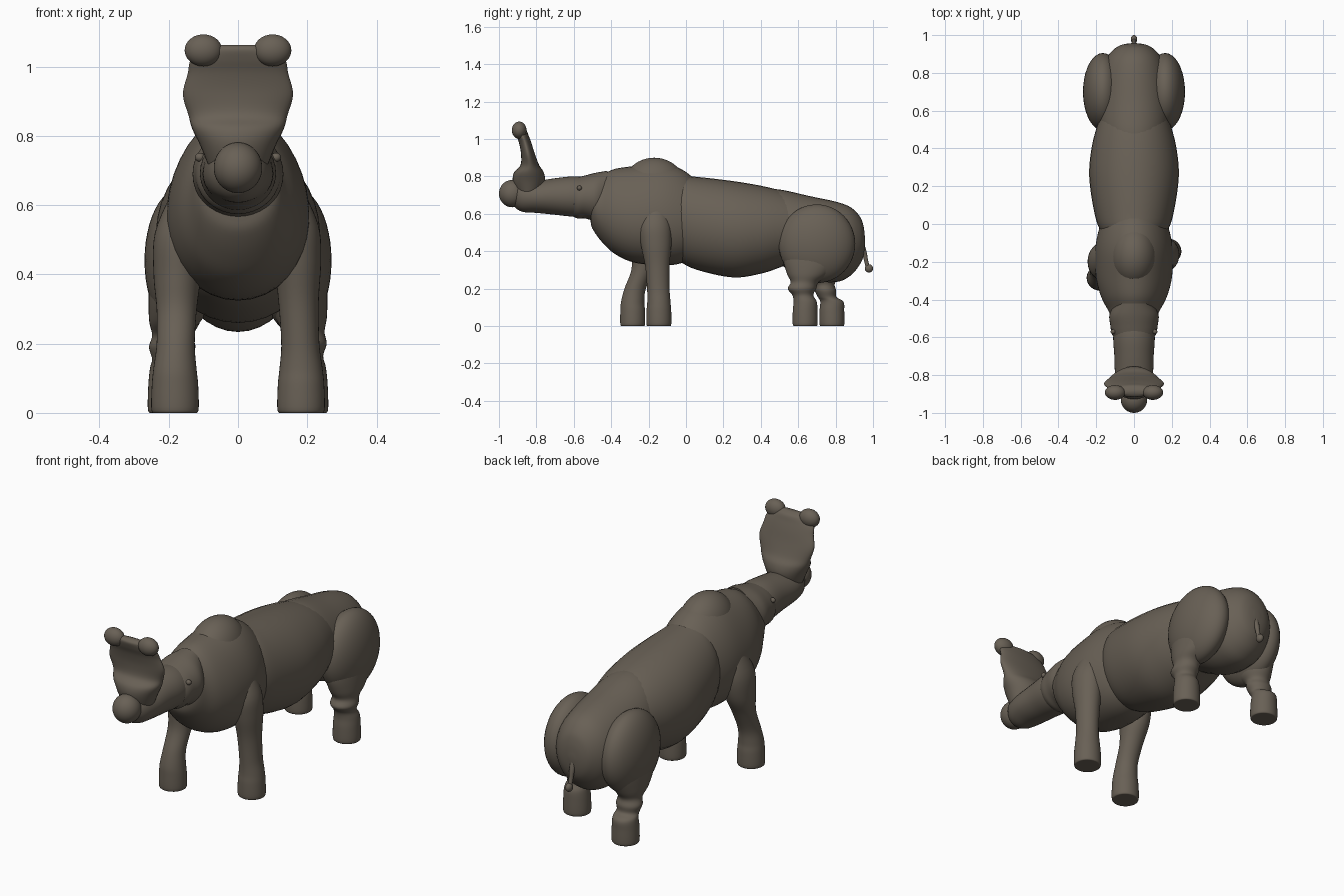
import bpy, bmesh, math
from mathutils import Vector

old = bpy.data.objects.get("Cube")
if old:
    bpy.data.objects.remove(old, do_unlink=True)

hide = bpy.data.materials.new("grey brown hide")
hide.use_nodes = True
hide_colour = (0.14, 0.118, 0.092, 1)
hide.diffuse_color = hide_colour
hide.node_tree.nodes["Principled BSDF"].inputs["Base Color"].default_value = hide_colour

SIDES = 36
STEPS = 5


def finish(name, bm):
    bmesh.ops.recalc_face_normals(bm, faces=bm.faces)
    mesh = bpy.data.meshes.new(name)
    bm.to_mesh(mesh)
    bm.free()
    obj = bpy.data.objects.new(name, mesh)
    bpy.context.collection.objects.link(obj)
    mesh.materials.append(hide)
    bpy.ops.object.select_all(action="DESELECT")
    obj.select_set(True)
    bpy.context.view_layer.objects.active = obj
    bpy.ops.object.shade_smooth_by_angle(angle=math.radians(50))
    return obj


def smooth_rows(rows):
    """Spline interpolation through rows of values."""
    rows = [Vector(r) for r in rows]
    pts = [rows[0]] + rows + [rows[-1]]
    out = []
    for a, b, c, d in zip(pts, pts[1:], pts[2:], pts[3:]):
        for i in range(STEPS):
            t = i / STEPS
            out.append(0.5 * (2 * b + (c - a) * t + (2 * a - 5 * b + 4 * c - d) * t**2
                              + (3 * b - a - 3 * c + d) * t**3))
    return out + [rows[-1]]


def loft(name, rows, place):
    """Skin closed rings; place(row, cos, sin) gives each point."""
    bm = bmesh.new()
    rings = []
    for row in smooth_rows(rows):
        angles = [math.tau * i / SIDES for i in range(SIDES)]
        rings.append([bm.verts.new(place(row, math.cos(a), math.sin(a))) for a in angles])
    for r, s in zip(rings, rings[1:]):
        for i in range(SIDES):
            j = (i + 1) % SIDES
            bm.faces.new((r[i], r[j], s[j], s[i]))
    bm.faces.new(rings[0])
    bm.faces.new(rings[-1])
    return finish(name, bm)


def trunk(name, rows, taper=0.0):
    """Rows: y, top z, bottom z, half width."""
    def place(row, c, s):
        y, top, low, w = row
        return (w * c * (1 - taper * s), y, (top + low) / 2 + s * (top - low) / 2)
    return loft(name, rows, place)


def pillar(name, rows):
    """Rows: z, x, y, x radius, y radius."""
    def place(row, c, s):
        z, x, y, rx, ry = row
        return (x + rx * c, y + ry * s, max(z, 0))
    return loft(name, rows, place)


def blob(name, centre, radii):
    bm = bmesh.new()
    bmesh.ops.create_uvsphere(bm, u_segments=SIDES, v_segments=24, radius=1)
    for v in bm.verts:
        v.co = Vector(centre) + Vector([a * b for a, b in zip(v.co, radii)])
    return finish(name, bm)


# Torso in three overlapping masses
trunk("chest", [(-.51, .78, .56, .06), (-.5, .81, .52, .11), (-.45, .81, .45, .14),
                (-.38, .84, .385, .175), (-.28, .855, .34, .2), (-.15, .87, .325, .205),
                (-.05, .85, .33, .19), (.03, .8, .36, .16), (.1, .72, .42, .1)], .12)
blob("shoulder_hump", (0, -.17, .74), (.125, .17, .16))
trunk("barrel", [(-.12, .74, .42, .11), (-.04, .8, .35, .175), (.06, .797, .3, .21),
                 (.25, .775, .26, .237), (.4, .75, .28, .225), (.52, .72, .32, .195),
                 (.65, .67, .37, .15)])
trunk("rump", [(.4, .73, .4, .13), (.5, .73, .33, .18), (.66, .695, .25, .19),
               (.8, .665, .235, .175), (.88, .635, .27, .145), (.93, .585, .33, .1),
               (.95, .53, .38, .06), (.957, .47, .44, .015)])

# Neck, head and nose
trunk("neck", [(-.42, .83, .56, .1), (-.48, .82, .56, .13), (-.54, .805, .575, .125),
               (-.58, .795, .575, .118), (-.61, .79, .59, .1)])
trunk("head", [(-.5, .79, .59, .1), (-.6, .8, .585, .11), (-.7, .79, .595, .104),
               (-.8, .775, .605, .1), (-.87, .775, .61, .085), (-.91, .76, .63, .06),
               (-.93, .73, .66, .03)])
blob("nose", (0, -.929, .708), (.07, .071, .073))

# Broad paddle horn with two knobs
pillar("horn", [(.7, 0, -.84, .08, .06), (.77, 0, -.84, .108, .085), (.82, 0, -.84, .132, .08),
                (.86, 0, -.835, .143, .05), (.92, 0, -.845, .159, .037), (.98, 0, -.86, .145, .033),
                (1.02, 0, -.875, .136, .033), (1.05, 0, -.885, .1, .03), (1.063, 0, -.89, .07, .012)])

for side, label in ((1, "left"), (-1, "right")):
    blob(label + "_horn_knob", (side * .1, -.892, 1.047), (.054, .039, .046))
    blob(label + "_eye", (side * .11, -.57, .738), (.014, .013, .013))
    blob(label + "_haunch", (side * .165, .7, .44), (.105, .205, .21))

# Front legs, the right one stepping forward
foot = [(0, .055, .055), (.008, .068, .066), (.08, .067, .066), (.13, .062, .062)]


def leg(name, side, x, y, upper):
    rows = [(z, side * x, y, rx, ry) for z, rx, ry in foot]
    pillar(name, rows + [(z, side * px, py, rx, ry) for z, px, py, rx, ry in upper])


leg("front_left_leg", 1, .182, -.145,
    [(.2, .18, -.148, .055, .06), (.32, .175, -.153, .058, .065), (.44, .172, -.16, .068, .082),
     (.54, .165, -.165, .068, .085), (.64, .14, -.16, .05, .06)])
leg("front_right_leg", -1, .182, -.285,
    [(.2, .18, -.272, .055, .057), (.3, .177, -.232, .058, .06), (.4, .175, -.205, .069, .085),
     (.52, .168, -.195, .072, .095), (.64, .14, -.18, .05, .06)])

# Hind legs with a fold above each foot
leg("hind_left_leg", 1, .192, .637,
    [(.165, .19, .625, .056, .056), (.2, .19, .62, .066, .076), (.235, .188, .635, .062, .075),
     (.28, .182, .655, .075, .115), (.36, .172, .68, .085, .16), (.48, .165, .7, .08, .17)])
leg("hind_right_leg", -1, .192, .78,
    [(.155, .19, .755, .058, .05), (.19, .19, .745, .067, .058), (.225, .188, .735, .06, .06),
     (.27, .182, .715, .075, .105), (.36, .172, .7, .085, .16), (.48, .165, .7, .08, .17)])

# Short tail with a tuft
pillar("tail", [(.45, 0, .935, .015, .015), (.4, 0, .952, .014, .013),
                (.34, 0, .965, .011, .011), (.3, 0, .978, .012, .012)])
blob("tail_tuft", (0, .978, .308), (.017, .022, .022))
